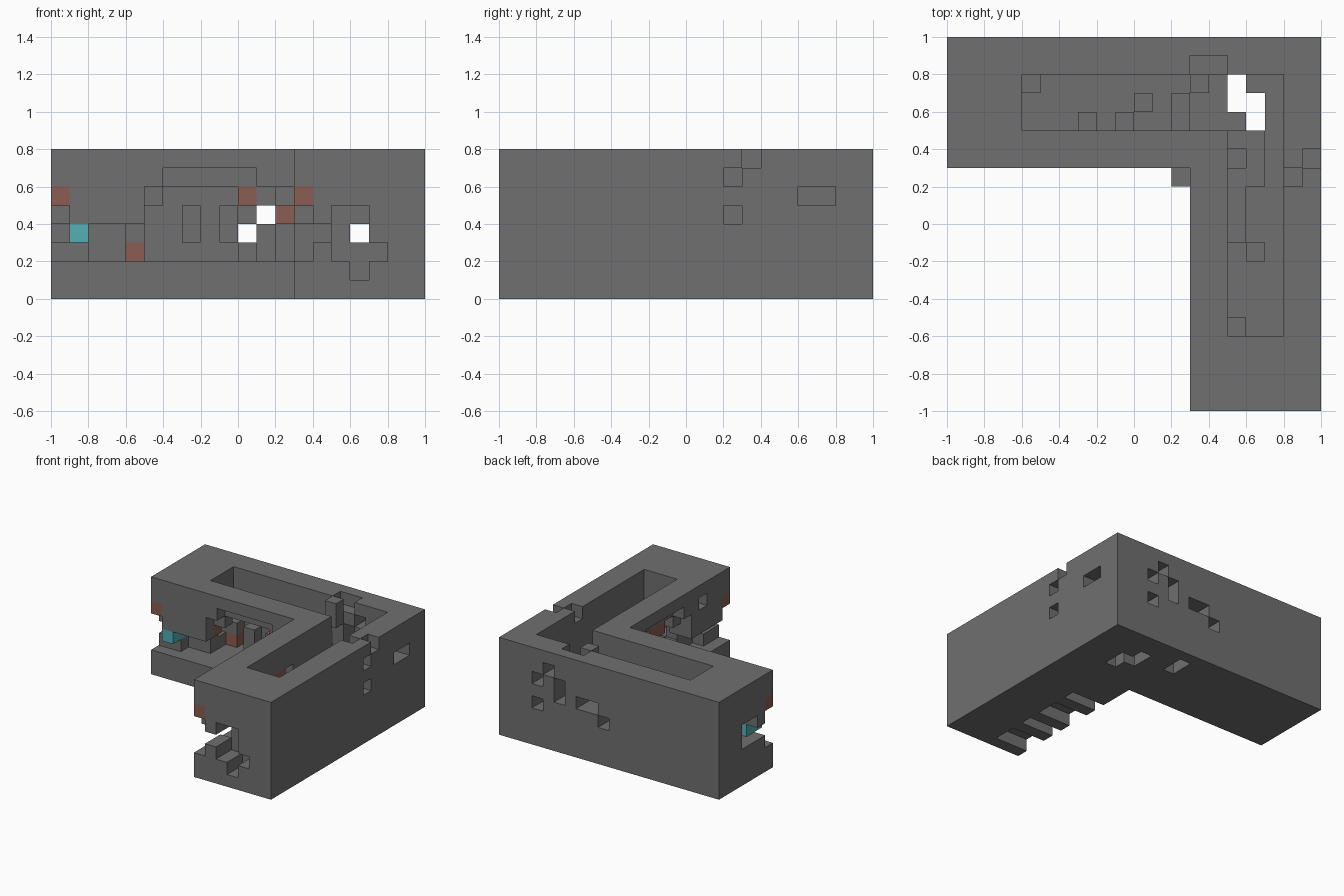
import bpy, bmesh
from mathutils import Vector

cube = bpy.data.objects.get("Cube")
if cube:
    bpy.data.objects.remove(cube)

UNIT = 0.1
cells = {}


def make_material(name, rgb):
    mat = bpy.data.materials.new(name)
    mat.use_nodes = True
    mat.diffuse_color = (*rgb, 1)
    mat.node_tree.nodes["Principled BSDF"].inputs["Base Color"].default_value = (*rgb, 1)
    return mat


materials = {
    "stone": make_material("grey stone", (.16, .16, .16)),
    "brick": make_material("red brick", (.26, .11, .085)),
    "crystal": make_material("teal crystal", (.09, .43, .46)),
}


def block_cells(x, y, z):
    return [(i, j, k) for i in range(*x) for j in range(*y) for k in range(*z)]


def fill(x, y, z, kind="stone"):
    for cell in block_cells(x, y, z):
        cells[cell] = kind


def cut(x, y, z):
    for cell in block_cells(x, y, z):
        cells.pop(cell, None)


def cut_both(along, across, z):
    """Cut the same opening in both wings, mirrored over the diagonal."""
    cut(x=along, y=across, z=z)
    cut(x=across, y=along, z=z)


# L-shaped walls with an open channel in each wing
fill(x=(-10, 10), y=(3, 10), z=(0, 8))
fill(x=(3, 10), y=(-10, 3), z=(0, 8))
cut_both(along=(-6, 8), across=(5, 8), z=(2, 8))

# Stepped breach in the outer layer of the courtyard walls
for along, top in (((-10, -9), 5), ((-9, -5), 4), ((-5, -4), 6),
                   ((-4, 1), 7), ((1, 3), 6)):
    cut_both(along=along, across=(3, 4), z=(2, top))

# Smaller breach in their inner layer
cut_both(along=(-10, -8), across=(4, 5), z=(3, 4))
cut_both(along=(-8, -5), across=(4, 5), z=(2, 4))
cut_both(along=(-5, 3), across=(4, 5), z=(2, 5))
cut_both(along=(-4, 0), across=(4, 5), z=(5, 6))

# Openings in the wing ends
cut_both(along=(-10, -8), across=(5, 7), z=(3, 5))
cut_both(along=(-10, -6), across=(6, 7), z=(3, 4))
cut(x=(5, 8), y=(-10, -8), z=(2, 3))
cut(x=(6, 7), y=(-10, -8), z=(1, 2))
cut(x=(3, 4), y=(-7, -6), z=(6, 7))

# Holes through the back wall
for across, height in (((6, 7), (5, 6)), ((5, 6), (6, 7)), ((4, 5), (4, 6)),
                       ((6, 7), (3, 4)), ((1, 3), (4, 5)), ((0, 1), (3, 4))):
    cut(x=across, y=(8, 10), z=height)

# Holes in the side wall and notches in the rim
cut(x=(9, 10), y=(2, 3), z=(6, 7))
cut(x=(9, 10), y=(2, 3), z=(4, 5))
cut(x=(8, 10), y=(6, 8), z=(5, 6))
cut(x=(9, 10), y=(3, 4), z=(7, 8))
cut(x=(8, 9), y=(2, 3), z=(7, 8))
cut(x=(3, 5), y=(8, 9), z=(7, 8))
fill(x=(3, 4), y=(7, 8), z=(6, 8))

# Holes and grooves in the floor slab
cut(x=(5, 6), y=(6, 8), z=(0, 2))
cut(x=(6, 7), y=(5, 7), z=(0, 2))
cut(x=(2, 3), y=(7, 9), z=(0, 1))
for start, end in ((-9, -7), (-6, -5), (-4, -2), (-1, 0)):
    cut(x=(3, 6), y=(start, end), z=(0, 1))

# Loose stone blocks
fill(x=(2, 3), y=(2, 3), z=(5, 6))
for start in (-3, -1):
    fill(x=(start, start + 1), y=(5, 6), z=(3, 5))
fill(x=(0, 1), y=(6, 7), z=(2, 3))
fill(x=(2, 3), y=(5, 7), z=(2, 4))
fill(x=(5, 6), y=(4, 5), z=(2, 3))
fill(x=(6, 7), y=(2, 5), z=(2, 3))
fill(x=(5, 6), y=(-1, 3), z=(2, 3))
fill(x=(6, 7), y=(-2, -1), z=(2, 3))
fill(x=(5, 6), y=(-6, -5), z=(2, 3))
fill(x=(-6, -5), y=(7, 8), z=(3, 4))

# Coloured blocks
fill(x=(-10, -9), y=(3, 4), z=(5, 6), kind="brick")
fill(x=(3, 4), y=(-10, -9), z=(5, 6), kind="brick")
fill(x=(-6, -5), y=(4, 5), z=(4, 5), kind="brick")
fill(x=(-6, -5), y=(7, 8), z=(2, 3), kind="brick")
fill(x=(0, 1), y=(4, 5), z=(5, 6), kind="brick")
fill(x=(2, 3), y=(3, 4), z=(4, 5), kind="brick")
fill(x=(4, 5), y=(-3, -1), z=(5, 6), kind="brick")
fill(x=(-9, -8), y=(3, 5), z=(3, 4), kind="crystal")
fill(x=(3, 4), y=(-2, -1), z=(4, 5), kind="crystal")


def build_surface(name, kind):
    """Skin the exposed sides of every cell of one kind."""
    bm = bmesh.new()
    for cell, cell_kind in cells.items():
        if cell_kind != kind:
            continue
        centre = Vector(cell) + Vector((.5, .5, .5))
        for axis in range(3):
            for sign in (-1, 1):
                normal = Vector((0, 0, 0))
                normal[axis] = sign
                if tuple(int(c + n) for c, n in zip(cell, normal)) in cells:
                    continue
                u = Vector((0, 0, 0))
                u[(axis + 1) % 3] = .5
                v = normal.cross(u)
                middle = centre + normal / 2
                corners = (middle - u - v, middle + u - v, middle + u + v, middle - u + v)
                bm.faces.new([bm.verts.new(c * UNIT) for c in corners])
    bmesh.ops.remove_doubles(bm, verts=bm.verts, dist=UNIT / 100)
    bmesh.ops.dissolve_limit(bm, angle_limit=.01, verts=bm.verts, edges=bm.edges)
    mesh = bpy.data.meshes.new(name)
    bm.to_mesh(mesh)
    bm.free()
    mesh.materials.append(materials[kind])
    bpy.context.collection.objects.link(bpy.data.objects.new(name, mesh))


build_surface("ruined_walls", "stone")
build_surface("brick_blocks", "brick")
build_surface("crystal_blocks", "crystal")
